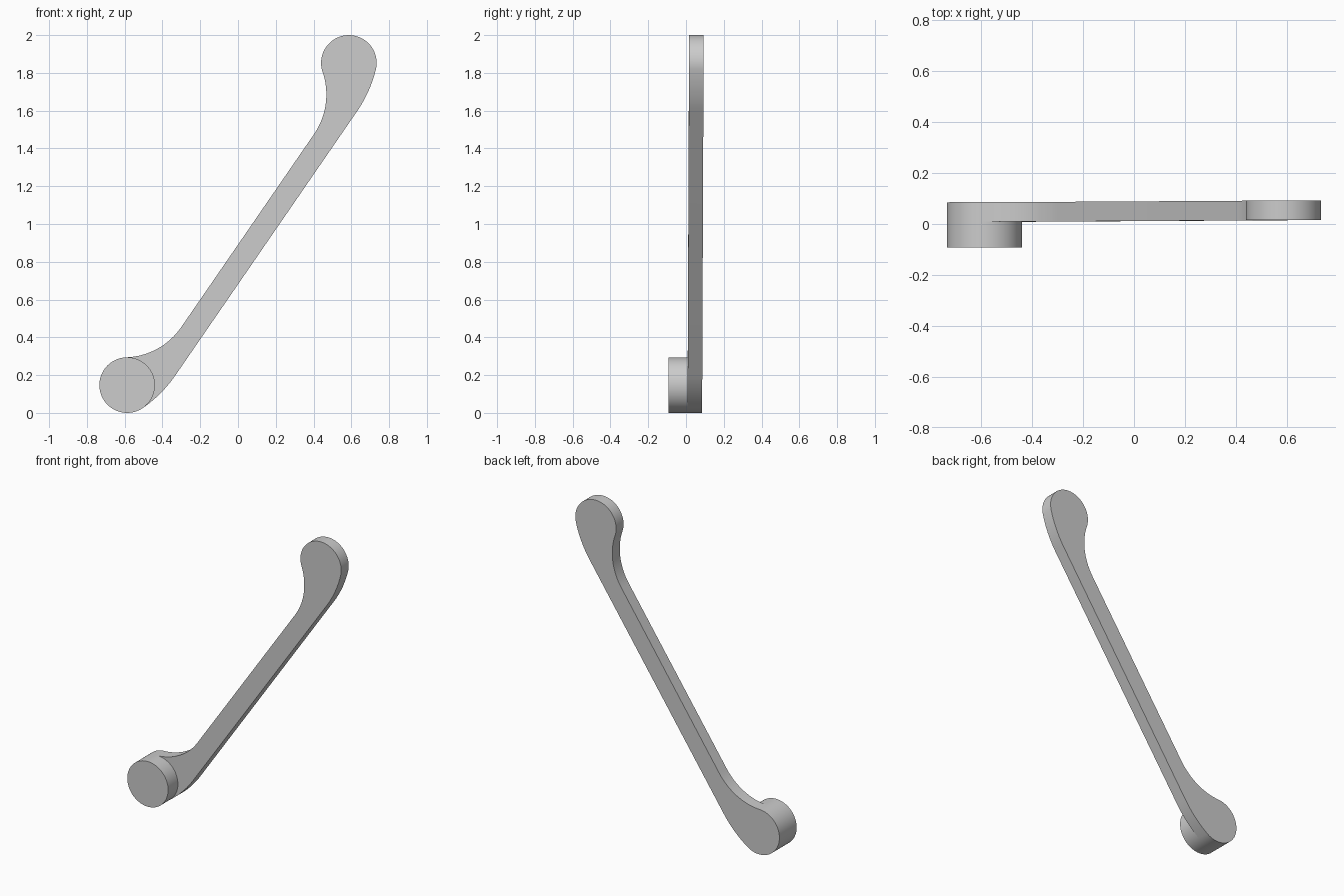
import bpy, bmesh
from math import atan2, cos, sin, pi, radians
from mathutils import Vector

if "Cube" in bpy.data.objects:
    bpy.data.objects.remove(bpy.data.objects["Cube"])

HALF, R = 1.035, 0.147            # half distance between the round ends, end radius
U = Vector((0.567, 0, 0.824))     # direction along the arm
V = Vector((-0.824, 0, 0.567))    # direction across the arm
MID = Vector((0, 0, 1.0))
TILT = 0.0034                     # the arm leans back very slightly


def place(u, v, y):
    p = MID + U * u + V * v
    return (p.x, y + TILT * u, p.z)


def arc(cu, cv, r, a0, a1, n):
    return [(cu + r * cos(a0 + (a1 - a0) * i / n),
             cv + r * sin(a0 + (a1 - a0) * i / n)) for i in range(n + 1)]


def extrude(name, outline, y0, y1):
    bm = bmesh.new()
    front = [bm.verts.new(place(u, v, y0)) for u, v in outline]
    back = [bm.verts.new(place(u, v, y1)) for u, v in outline]
    n = len(outline)
    bm.faces.new(front)
    bm.faces.new(back[::-1])
    for i in range(n):
        j = (i + 1) % n
        bm.faces.new((front[i], back[i], back[j], front[j]))
    bmesh.ops.recalc_face_normals(bm, faces=bm.faces)
    mesh = bpy.data.meshes.new(name)
    bm.to_mesh(mesh)
    bm.free()
    ob = bpy.data.objects.new(name, mesh)
    bpy.context.collection.objects.link(ob)
    bpy.context.view_layer.objects.active = ob
    ob.select_set(True)
    bpy.ops.object.shade_smooth_by_angle(angle=radians(30))
    ob.select_set(False)
    return ob


# Arm outline: concave neck, round head, large convex blend, then mirrored
nu, nr = 0.62, 0.37
nv = -0.062 + nr
bu, br = 0.85, 0.667
bv = -0.181 + br
a_neck = atan2(-nv, HALF - nu)
a_blend = atan2(-bv, HALF - bu)
half = arc(nu, nv, nr, -pi / 2, a_neck, 16)
half += arc(HALF, 0, R, a_neck + pi, a_blend, 48)[1:]
half += arc(bu, bv, br, a_blend, -pi / 2, 10)[1:]
outline = half + [(-u, v) for u, v in reversed(half)]
extrude("arm", outline, 0.012, 0.089)

# Round boss on the front of the lower end
extrude("pivot_boss", arc(-HALF, 0, R, 0, 2 * pi, 72)[:-1], -0.089, 0.012)
